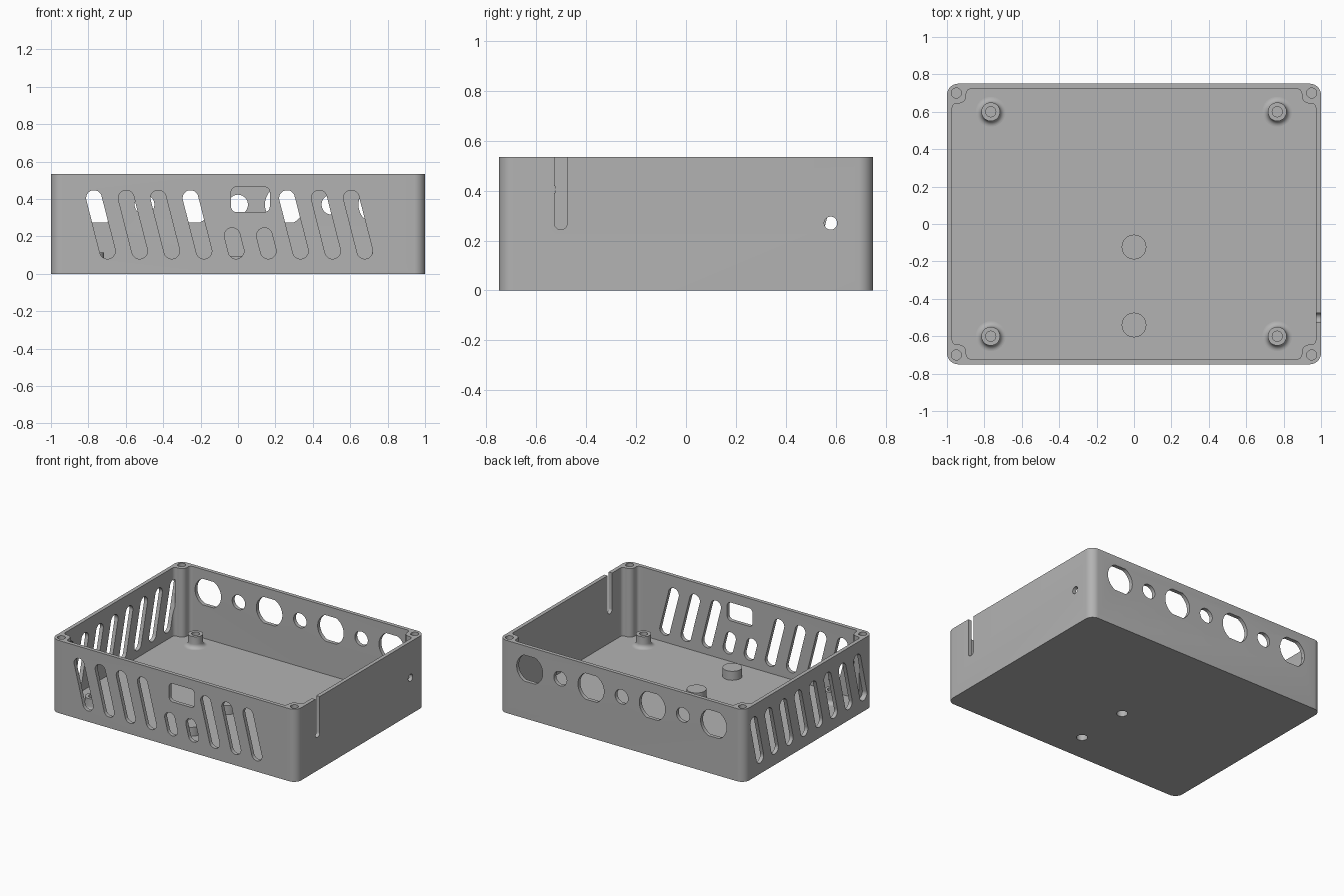
import bpy, bmesh, math
from mathutils import Vector

if "Cube" in bpy.data.objects:
    bpy.data.objects.remove(bpy.data.objects["Cube"], do_unlink=True)

HEIGHT, FLOOR = 0.535, 0.03
HX, HY = 1.0, 0.75
WALL = 0.028

grey = bpy.data.materials.new("plain grey")
grey.use_nodes = True
grey.diffuse_color = (0.45, 0.45, 0.45, 1)
grey.node_tree.nodes["Principled BSDF"].inputs["Base Color"].default_value = grey.diffuse_color


def rounded(corners, r, n=48):
    """Outline of the hull of equal circles placed on the corners."""
    pts = []
    for i in range(n):
        d = Vector((math.cos(math.tau * (i + 0.5) / n), math.sin(math.tau * (i + 0.5) / n)))
        c = max((Vector(p) for p in corners), key=lambda p: p.dot(d))
        pts.append(c + d * r)
    return pts


def arc(cx, cy, r, a0, a1, n=8):
    angles = [math.radians(a0 + (a1 - a0) * i / n) for i in range(n + 1)]
    return [(cx + r * math.cos(a), cy + r * math.sin(a)) for a in angles]


def box_corners(x0, x1, y0, y1):
    return [(x0, y0), (x1, y0), (x1, y1), (x0, y1)]


def prism(bm, outline, axis, start, end):
    """Extrude a 2D outline along one axis."""
    def place(p, t):
        co = [p[0], p[1]]
        co.insert(axis, t)
        return bm.verts.new(co)
    a = [place(p, start) for p in outline]
    b = [place(p, end) for p in outline]
    faces = [bm.faces.new(a), bm.faces.new(b)]
    for i in range(len(a)):
        j = (i + 1) % len(a)
        faces.append(bm.faces.new((a[i], a[j], b[j], b[i])))
    bmesh.ops.recalc_face_normals(bm, faces=faces)


def finish(name, bm):
    mesh = bpy.data.meshes.new(name)
    bm.to_mesh(mesh)
    bm.free()
    mesh.materials.append(grey)
    ob = bpy.data.objects.new(name, mesh)
    bpy.context.collection.objects.link(ob)
    return ob


def activate(ob):
    bpy.ops.object.select_all(action="DESELECT")
    ob.select_set(True)
    bpy.context.view_layer.objects.active = ob


def cut(target, bm):
    cutter = finish("cutter", bm)
    cutter.hide_render = True
    mod = target.modifiers.new("cut", "BOOLEAN")
    mod.operation, mod.solver, mod.object = "DIFFERENCE", "EXACT", cutter
    activate(target)
    bpy.ops.object.modifier_apply(modifier=mod.name)
    bpy.data.objects.remove(cutter, do_unlink=True)


def lathe(name, profile, x, y, steps=40):
    bm = bmesh.new()
    verts = [bm.verts.new((r, 0, z)) for r, z in profile]
    edges = [bm.edges.new(pair) for pair in zip(verts, verts[1:])]
    bmesh.ops.spin(bm, geom=verts + edges, cent=(0, 0, 0), axis=(0, 0, 1),
                   angle=math.tau, steps=steps, use_duplicate=False)
    bmesh.ops.remove_doubles(bm, verts=bm.verts, dist=0.0001)
    bmesh.ops.recalc_face_normals(bm, faces=bm.faces)
    ob = finish(name, bm)
    ob.location = (x, y, 0)
    return ob


# Solid block with rounded vertical corners
R = 0.06
bm = bmesh.new()
prism(bm, rounded(box_corners(R - HX, HX - R, R - HY, HY - R), R, 64), 2, 0, HEIGHT)
case = finish("case_shell", bm)

# Cavity outline, stepping around the four screw posts
ix, iy, px, py, f, pr = HX - WALL, HY - WALL, 0.897, 0.645, 0.025, 0.04
quarter = (arc(ix - f, py - f, f, 0, 90) + arc(px + pr, py + pr, pr, 270, 180)
           + arc(px - f, iy - f, f, 0, 90))
outline = []
for sx, sy in ((1, 1), (-1, 1), (-1, -1), (1, -1)):
    part = [(x * sx, y * sy) for x, y in quarter]
    outline += part if sx * sy > 0 else part[::-1]
bm = bmesh.new()
prism(bm, outline, 2, FLOOR, HEIGHT + 0.1)
cut(case, bm)

# Openings through the walls and floor
bm = bmesh.new()
PITCH, LEAN, SLOT_R, Z0, Z1 = 0.172, 0.036, 0.042, 0.122, 0.405
front = (-HY - 0.1, -iy + 0.01)
left = (-HX - 0.1, -ix + 0.01)
for k in range(9):                                   # slanted front vents
    mid = -0.734 + k * PITCH
    bottom = (mid + LEAN, Z0)
    top = (mid - LEAN, Z1)
    if k in (4, 5):                                  # short ones under the window
        top = (mid + LEAN - 0.021, 0.204)
    prism(bm, rounded([bottom, top], SLOT_R), 1, *front)
prism(bm, rounded(box_corners(-0.007, 0.14, 0.36, 0.435), 0.03), 1, *front)
for k in range(8):                                   # slanted side vents
    mid = (k - 3.5) * PITCH
    prism(bm, rounded([(mid - LEAN, Z0), (mid + LEAN, Z1)], SLOT_R), 0, *left)
for k in range(7):                                   # connector holes in the back
    x, z = (k - 3) * 0.25, 0.37
    if k % 2:
        ring = rounded([(x, z)], 0.053)
    else:                                            # large, flat top and bottom
        h = 0.096
        ring = [p for p in rounded([(x, z)], 0.106, 64) if abs(p.y - z) < h]
    prism(bm, ring, 1, iy - 0.01, HY + 0.1)
prism(bm, rounded([(-0.502, 0.27), (-0.502, 0.7)], 0.026), 0, ix - 0.01, HX + 0.1)
prism(bm, rounded([(0.58, 0.27)], 0.026), 0, ix - 0.01, HX + 0.1)
BOSS_Y = (-0.123, -0.54)
for y in BOSS_Y:                                     # recesses in the underside
    prism(bm, rounded([(0, y)], 0.037, 40), 2, -0.1, FLOOR + 0.02)
cut(case, bm)

# Screw holes in the corner posts
bm = bmesh.new()
for sx in (-1, 1):
    for sy in (-1, 1):
        prism(bm, rounded([(sx * 0.95, sy * 0.7)], 0.027, 32), 2, 0.3, HEIGHT + 0.1)
cut(case, bm)
parts = [case]

# Hollow discs on the floor, open underneath
for name, y in zip(("rear_floor_boss", "front_floor_boss"), BOSS_Y):
    profile = [(0, 0.07), (0.037, 0.07), (0.037, FLOOR), (0.066, FLOOR), (0.066, 0.096), (0, 0.096)]
    parts.append(lathe(name, profile, 0, y))

# Board standoffs with flared feet
flare = arc(0.08, 0.06, 0.03, 180, 270)
profile = [(0, 0.035), (0.027, 0.035), (0.027, 0.115), (0.05, 0.115)] + flare
for side, sx in (("right", -1), ("left", 1)):
    for end, sy in (("front", -1), ("back", 1)):
        parts.append(lathe(f"{end}_{side}_standoff", profile, sx * 0.766, sy * 0.6))

for ob in parts:
    activate(ob)
    bpy.ops.object.shade_smooth_by_angle(angle=math.radians(30))
